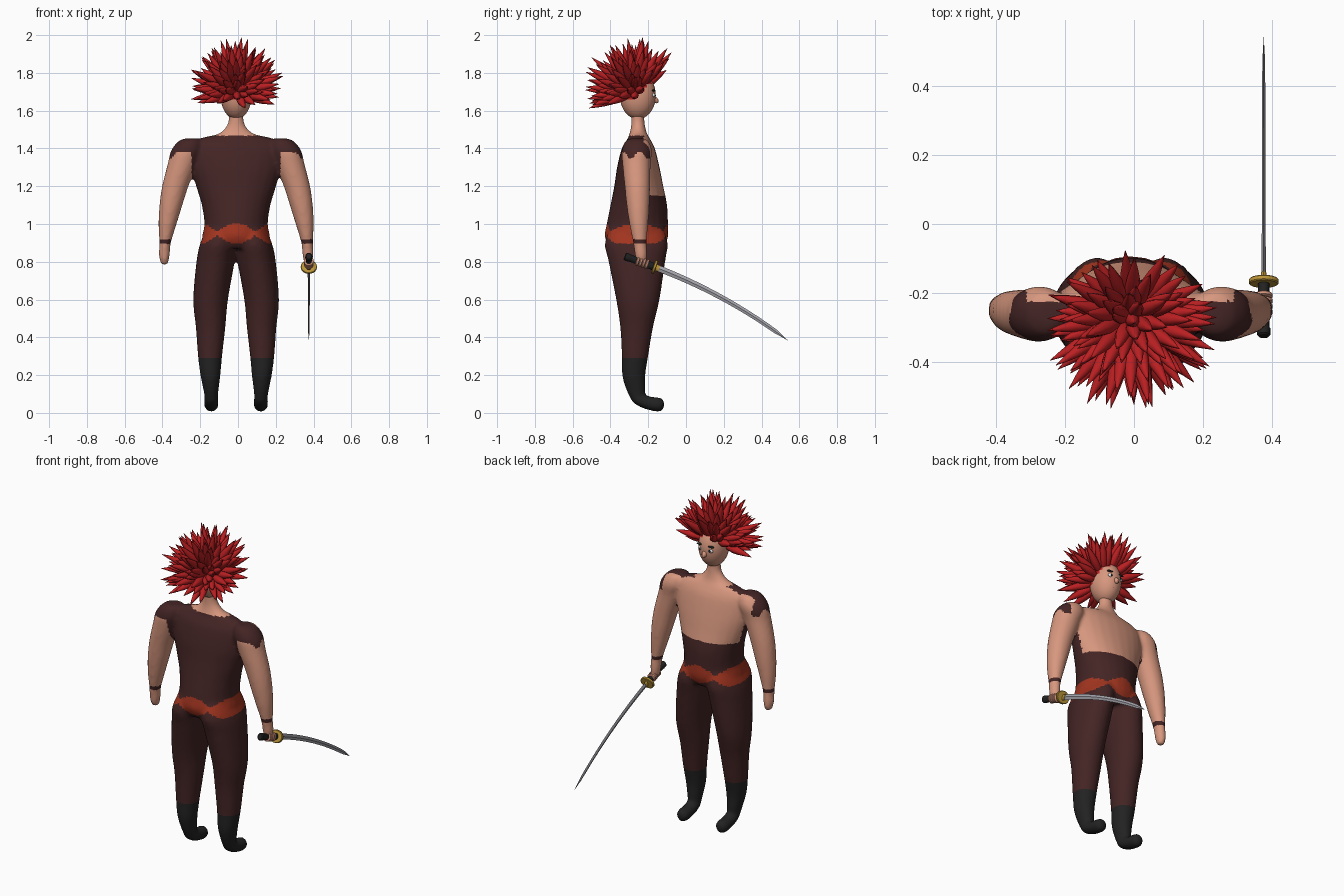
import bpy, bmesh, math, random
from mathutils import Vector, Matrix

if "Cube" in bpy.data.objects:
    bpy.data.objects.remove(bpy.data.objects["Cube"])

random.seed(4)
CX = -0.01  # body centre line


def mat(name, *rgb):
    m = bpy.data.materials.new(name)
    m.diffuse_color = (*rgb, 1)
    m.use_nodes = True
    m.node_tree.nodes["Principled BSDF"].inputs["Base Color"].default_value = m.diffuse_color
    return m


SKIN = mat("skin", .68, .31, .21)
CLOTH = mat("maroon_cloth", .058, .018, .018)
BELT = mat("belt_orange", .36, .035, .014)
BLACK = mat("black_leather", .016, .016, .016)
HAIR = mat("hair_red", .5, .014, .016)
GOLD = mat("brass", .5, .3, .04)
STEEL = mat("steel", .38, .38, .42)
WHITE = mat("eye_white", .8, .8, .8)


def finish(name, bm, mats, angle=40):
    bmesh.ops.recalc_face_normals(bm, faces=bm.faces)
    me = bpy.data.meshes.new(name)
    bm.to_mesh(me)
    bm.free()
    ob = bpy.data.objects.new(name, me)
    bpy.context.collection.objects.link(ob)
    for m in mats:
        me.materials.append(m)
    bpy.ops.object.select_all(action='DESELECT')
    ob.select_set(True)
    bpy.context.view_layer.objects.active = ob
    bpy.ops.object.shade_smooth_by_angle(angle=math.radians(angle))
    return ob


def smooth(rows, k=5):
    """Catmull-Rom through rows of numbers."""
    out = []
    for i in range(len(rows) - 1):
        a, b, c, d = (rows[min(max(i + j, 0), len(rows) - 1)] for j in (-1, 0, 1, 2))
        for s in range(k):
            t = s / k
            out.append([.5 * (2*q + (r-p)*t + (2*p-5*q+4*r-u)*t*t + (3*q-p-3*r+u)*t**3)
                        for p, q, r, u in zip(a, b, c, d)])
    return out + [list(rows[-1])]


def loft(bm, rings):
    loops = [[bm.verts.new(p) for p in ring] for ring in rings]
    n = len(loops[0])
    for a, b in zip(loops, loops[1:]):
        for i in range(n):
            bm.faces.new((a[i], a[(i+1) % n], b[(i+1) % n], b[i]))
    bm.faces.new(loops[0])
    bm.faces.new(loops[-1])


def ring(c, u, v, n=24):
    return [Vector(c) + Vector(u) * math.cos(2*math.pi*i/n) + Vector(v) * math.sin(2*math.pi*i/n)
            for i in range(n)]


def column(bm, rows, side=1):
    """Upright limb from rows of (z, offset, half width, back y, front y)."""
    loft(bm, [ring((CX + side*d, (y0+y1)/2, z), (rx, 0, 0), (0, (y1-y0)/2, 0))
              for z, d, rx, y0, y1 in smooth(rows)])


# Body: torso with neck, arms, legs and feet fused into one skin
TORSO = [(.87, 0, .15, -.40, -.12), (.93, 0, .178, -.43, -.095), (1.0, 0, .168, -.42, -.095),
         (1.1, 0, .182, -.40, -.10), (1.2, 0, .212, -.38, -.12), (1.3, 0, .238, -.365, -.14),
         (1.4, 0, .24, -.34, -.165), (1.45, 0, .2, -.31, -.19), (1.475, 0, .1, -.30, -.205),
         (1.51, 0, .056, -.292, -.215), (1.55, 0, .04, -.29, -.22), (1.61, 0, .04, -.29, -.22)]
ARM = [(1.453, .235, .03, -.29, -.23), (1.44, .243, .06, -.32, -.2), (1.39, .26, .084, -.34, -.18),
       (1.32, .283, .079, -.337, -.187), (1.2, .322, .07, -.325, -.19), (1.1, .345, .061, -.315, -.193),
       (1.0, .363, .048, -.3, -.2), (.9, .376, .031, -.28, -.208), (.84, .38, .029, -.272, -.206),
       (.8, .38, .022, -.262, -.21), (.782, .38, .01, -.25, -.22)]
LEG = [(1.0, .075, .07, -.39, -.13), (.9, .094, .095, -.43, -.097), (.8, .109, .101, -.41, -.11),
       (.6, .135, .092, -.37, -.14), (.45, .135, .078, -.348, -.175), (.3, .138, .064, -.34, -.2),
       (.2, .136, .053, -.338, -.215), (.12, .133, .04, -.315, -.215), (.07, .131, .034, -.29, -.22)]
FOOT = [(-.295, .09, .012, .012), (-.28, .085, .03, .03), (-.24, .066, .038, .036),
        (-.19, .05, .038, .037), (-.145, .044, .037, .038), (-.125, .044, .028, .03), (-.115, .046, .012, .012)]
bm = bmesh.new()
column(bm, TORSO)
for s in (-1, 1):
    column(bm, ARM, s)
    column(bm, LEG, s)
    loft(bm, [ring((CX + s*.131, y, z), (rx, 0, 0), (0, 0, rz)) for y, z, rx, rz in smooth(FOOT)])
body = finish("body", bm, [SKIN, CLOTH, BELT, BLACK])
rm = body.modifiers.new("fuse", 'REMESH')
rm.mode = 'VOXEL'
rm.voxel_size = .011
sm = body.modifiers.new("soften", 'SMOOTH')
sm.iterations = 5
for m in (rm.name, sm.name):
    bpy.ops.object.modifier_apply(modifier=m)


def clothing(p):
    d, y, z = abs(p.x - CX), p.y, p.z
    if d > .235 and z < 1.365 + .018*math.sin(y*70):   # bare arm with wrist band
        return 1 if d > .3 and .893 < z < .92 else 0
    if z < .29:
        return 3
    if d < .25 and abs(z - .95) < .01 + .045*abs(math.cos(math.pi*d/.2)):
        return 2
    if z > 1.468:
        return 0
    if y > -.222 and z > 1.15 and d < .3:               # open chest
        return 0
    return 1


for p in body.data.polygons:
    p.material_index = clothing(p.center)
    p.use_smooth = True


def hairy(d):
    return d.z > -.35 + .9*max(0, d.y + .25)


def ball(bm, c, size, seg=16):
    return bmesh.ops.create_uvsphere(bm, u_segments=seg, v_segments=seg//2 + 2, radius=1,
                                     matrix=Matrix.Translation(c) @ Matrix.Diagonal((*size, 1)))


# Head with scalp in hair colour
bm = bmesh.new()
ball(bm, (CX, -.255, 1.68), (.082, .095, .125), 32)
for f in bm.faces:
    d = f.calc_center_median() - Vector((CX, -.265, 1.69))
    f.material_index = int(hairy(d.normalized()))
finish("head", bm, [SKIN, HAIR])

# Nose
bm = bmesh.new()
loft(bm, [ring((CX, y, z), (r, 0, 0), (0, 0, r*1.3), 10)
          for y, z, r in ((-.175, 1.662, .016), (-.157, 1.656, .014), (-.146, 1.65, .006))])
finish("nose", bm, [SKIN], 60)

# Eyes, pupils, brows and mouth
for s, tag in ((-1, "left"), (1, "right")):
    for name, pos, size, m in (("eye", (.034, -.172, 1.682), (.017, .008, .011), WHITE),
                               ("pupil", (.033, -.166, 1.682), (.006, .005, .007), BLACK),
                               ("brow", (.036, -.172, 1.707), (.022, .009, .006), BLACK)):
        bm = bmesh.new()
        ball(bm, (CX + s*pos[0], pos[1], pos[2]), size, 12)
        finish(f"{tag}_{name}", bm, [m], 60)
bm = bmesh.new()
ball(bm, (CX, -.18, 1.618), (.024, .007, .004), 12)
finish("mouth", bm, [BLACK], 60)

# Spiky hair fanned out evenly over the scalp
bm = bmesh.new()
N = 230
hub = Vector((CX, -.268, 1.70))
for i in range(N):
    z = 1 - 2*(i + .5)/N
    a = i*math.pi*(3 - math.sqrt(5))
    d = Vector((math.sqrt(1-z*z)*math.cos(a), math.sqrt(1-z*z)*math.sin(a), z))
    if not hairy(d):
        continue
    d = (d + Vector([random.uniform(-.09, .09) for _ in range(3)])).normalized()
    tip = .222 + .045*max(0, d.z) + .03*max(0, -d.y) + random.uniform(-.025, .03)
    u = d.orthogonal().normalized()
    v = d.cross(u)
    loft(bm, [ring(hub + d*(.06 + (tip-.06)*t), u*r, v*r, 8)
              for t, r in ((0, .012), (.2, .02), (.4, .0225), (.6, .018), (.8, .0105), (1, .0008))])
finish("hair_spikes", bm, [HAIR], 50)

# Sword: curved blade with a diamond section
SX = .375
P0, P1, P2 = Vector((SX, -.165, .772)), Vector((SX, .217, .628)), Vector((SX, .54, .383))
bm = bmesh.new()
rings = []
for i in range(21):
    t = i/20
    c = P0*(1-t)**2 + P1*2*t*(1-t) + P2*t*t
    tan = ((P1-P0)*(1-t) + (P2-P1)*t).normalized()
    w = (.017 - .006*t) * min(1, (1-t)*9 + .03)
    rings.append(ring(c, (w*.36, 0, 0), Vector((1, 0, 0)).cross(tan)*w, 4))
loft(bm, rings)
finish("blade", bm, [STEEL], 30)

# Sword guard and grip share one axis
axis = Vector((0, .94, -.34))
up = Vector((1, 0, 0)).cross(axis)


def turned(name, rows, m, n=24):
    b = bmesh.new()
    loft(b, [ring(P0 + axis*t, (rx, 0, 0), up*rz, n) for t, rx, rz in rows])
    finish(name, b, [m])


turned("guard", [(-.009, .04, .034), (-.006, .043, .037), (.004, .043, .037), (.007, .04, .034)], GOLD)
turned("blade_collar", [(.005, .009, .018), (.025, .008, .017)], GOLD, 12)
turned("grip", [(-.17, .014, .016), (-.165, .019, .021), (-.145, .019, .021), (-.14, .016, .019),
                (-.012, .017, .02), (-.005, .016, .018)], BLACK, 12)

# Fingers closed round the grip
for i in range(4):
    bm = bmesh.new()
    c = P0 + axis*(-.095 + i*.017)
    loft(bm, [ring(c + axis*t, (r, 0, 0), up*r*1.05, 12)
              for t, r in ((-.008, .02), (-.004, .026), (.004, .026), (.008, .02))])
    finish(f"finger_{i+1}", bm, [SKIN], 50)
